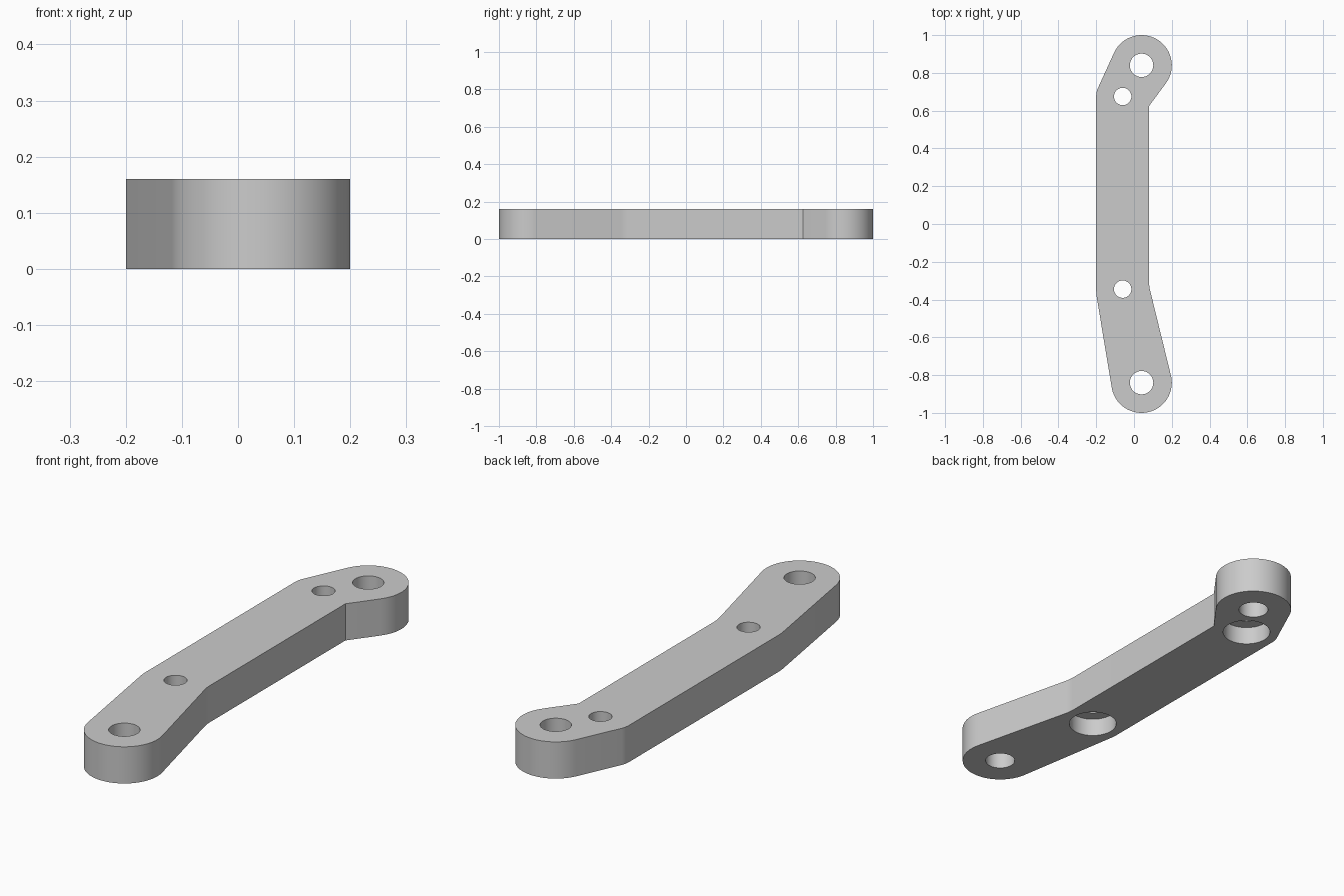
import bpy, bmesh
from math import acos, atan2, cos, sin, pi, radians
from mathutils import Vector

cube = bpy.data.objects.get("Cube")
if cube:
    bpy.data.objects.remove(cube)

THICK, END_R = 0.16, 0.16
END_X, END_Y = 0.04, 0.84

grey = bpy.data.materials.new("plain grey")
grey.use_nodes = True
color = (0.6, 0.6, 0.6, 1)
grey.diffuse_color = color
grey.node_tree.nodes["Principled BSDF"].inputs["Base Color"].default_value = color


def tangent_angle(center, point, side):
    """Angle on the end circle where a line from the point touches it."""
    d = Vector(point) - center
    return atan2(d.y, d.x) + side * acos(END_R / d.length)


def end_arc(center, start, finish, steps=40):
    """Counterclockwise rounded end."""
    sweep = (finish - start) % (2 * pi)
    return [center + END_R * Vector((cos(a), sin(a)))
            for a in (start + sweep * i / steps for i in range(steps + 1))]


def soft_corner(before, corner, after, reach=0.02, steps=4):
    """Small rounding of an outline corner."""
    c = Vector(corner)
    p = c + (Vector(before) - c).normalized() * reach
    q = c + (Vector(after) - c).normalized() * reach
    return [p.lerp(c, t).lerp(c.lerp(q, t), t) for t in (i / steps for i in range(steps + 1))]


def make_object(name, bm):
    bmesh.ops.recalc_face_normals(bm, faces=bm.faces)
    mesh = bpy.data.meshes.new(name)
    bm.to_mesh(mesh)
    bm.free()
    obj = bpy.data.objects.new(name, mesh)
    bpy.context.collection.objects.link(obj)
    mesh.materials.append(grey)
    return obj


# Outline: two rounded ends joined by tangent lines to the offset straight bar
back, front = Vector((END_X, END_Y)), Vector((END_X, -END_Y))
right_back, right_front = (0.08, 0.625), (0.08, -0.33)
left_back, left_front = (-0.2, 0.70), (-0.2, -0.37)
back_arc = end_arc(back, tangent_angle(back, right_back, 1), tangent_angle(back, left_back, -1))
front_arc = end_arc(front, tangent_angle(front, left_front, 1), tangent_angle(front, right_front, -1))
outline = (back_arc + soft_corner(back_arc[-1], left_back, left_front)
           + soft_corner(left_back, left_front, front_arc[0])
           + front_arc + soft_corner(front_arc[-1], right_front, right_back) + [Vector(right_back)])

# Link bar body
bm = bmesh.new()
base = bm.faces.new([bm.verts.new((p.x, p.y, 0)) for p in outline])
top = bmesh.ops.extrude_face_region(bm, geom=[base])["geom"]
bmesh.ops.translate(bm, verts=[v for v in top if isinstance(v, bmesh.types.BMVert)], vec=(0, 0, THICK))
bar = make_object("link_bar", bm)


def drill(name, x, y, radius, z0, z1):
    """Cut a round hole through the bar between two heights."""
    bm = bmesh.new()
    bmesh.ops.create_cone(bm, cap_ends=True, segments=48, radius1=radius, radius2=radius, depth=z1 - z0)
    bmesh.ops.translate(bm, verts=bm.verts, vec=(x, y, (z0 + z1) / 2))
    cutter = make_object(name + "_cutter", bm)
    mod = bar.modifiers.new(name, 'BOOLEAN')
    mod.operation, mod.solver, mod.object = 'DIFFERENCE', 'EXACT', cutter
    bpy.ops.object.select_all(action='DESELECT')
    bpy.context.view_layer.objects.active = bar
    bar.select_set(True)
    bpy.ops.object.modifier_apply(modifier=name)
    bpy.data.objects.remove(cutter)


# Pivot holes at the ends
for label, y in (("back", END_Y), ("front", -END_Y)):
    drill(label + "_pivot_hole", END_X, y, 0.062, -0.1, THICK + 0.1)

# Bolt holes, counterbored from the underside
for label, y in (("back", 0.675), ("front", -0.345)):
    drill(label + "_bolt_hole", -0.06, y, 0.046, -0.1, THICK + 0.1)
    drill(label + "_counterbore", -0.06, y, 0.1, -0.1, THICK / 2)

bpy.ops.object.shade_smooth_by_angle(angle=radians(30))
